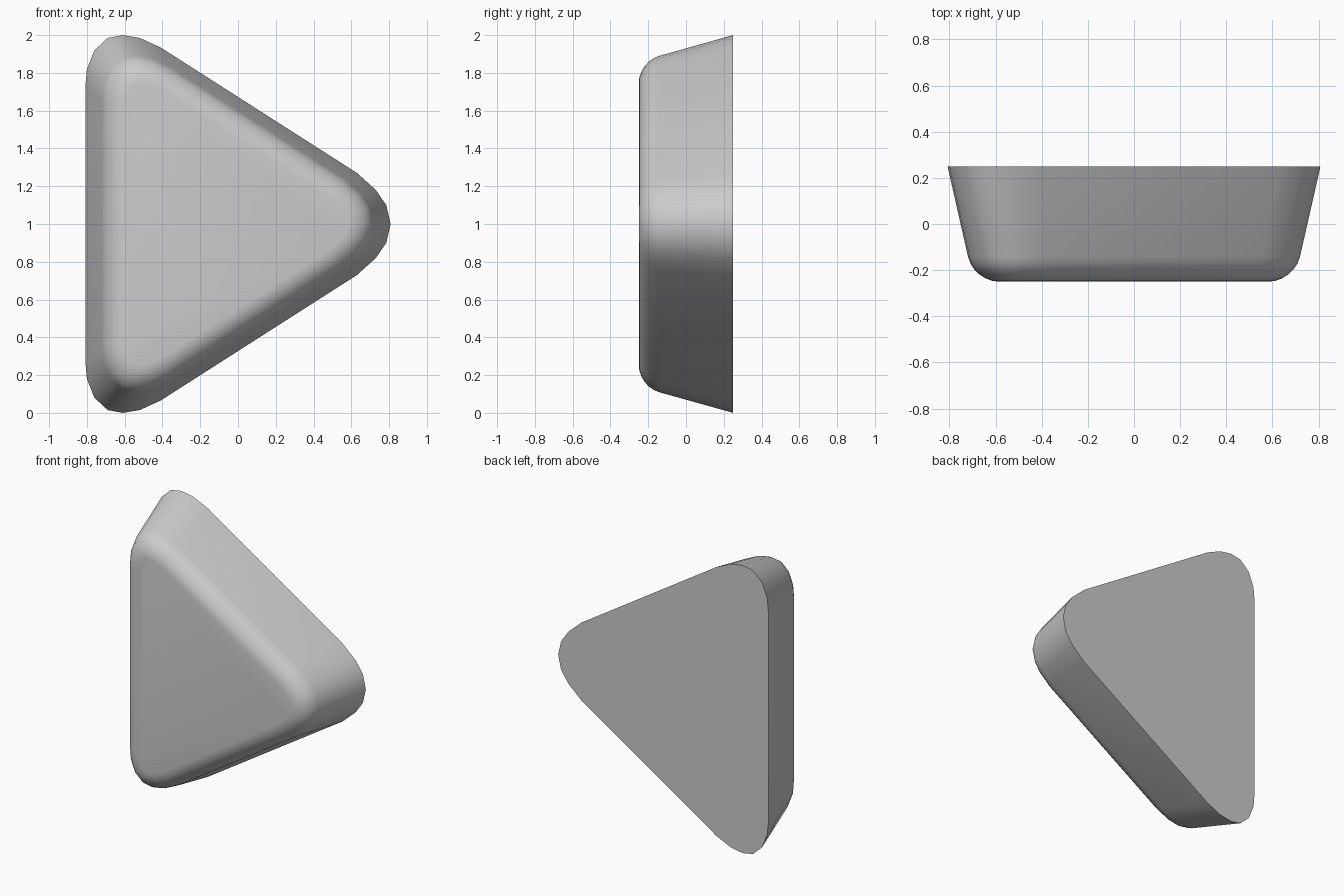
import bpy, bmesh, math

cube = bpy.data.objects.get("Cube")
if cube:
    bpy.data.objects.remove(cube, do_unlink=True)

# Single plain grey
grey = bpy.data.materials.new("light_grey")
grey.use_nodes = True
COLOUR = (0.6, 0.6, 0.6, 1)
grey.diffuse_color = COLOUR
grey.node_tree.nodes["Principled BSDF"].inputs["Base Color"].default_value = COLOUR

# Upper half of the rounded triangle, as x and height from the middle
half = [(-0.808, 0.73), (-0.80, 0.82), (-0.76, 0.92), (-0.69, 0.985), (-0.61, 1.0),
        (-0.52, 0.985), (-0.41, 0.935), (0.63, 0.27), (0.73, 0.18), (0.785, 0.10)]
outline = half + [(0.808, 0)] + [(x, -z) for x, z in reversed(half)]

BACK, FRONT, TAPER, ROUND = 0.25, -0.25, 0.86, 0.11

# Tapered block: wide back, narrower front
bm = bmesh.new()
back = [bm.verts.new((x, BACK, 1 + z)) for x, z in outline]
front = [bm.verts.new((x * TAPER, FRONT, 1 + z * TAPER)) for x, z in outline]
bm.faces.new(back)
front_face = bm.faces.new(front)
count = len(outline)
for i in range(count):
    j = (i + 1) % count
    bm.faces.new((back[i], back[j], front[j], front[i]))
bmesh.ops.recalc_face_normals(bm, faces=bm.faces)

# Rounded front rim
bmesh.ops.bevel(bm, geom=list(front_face.edges), offset=ROUND, offset_type='OFFSET',
                segments=6, profile=0.5, affect='EDGES', clamp_overlap=True)

mesh = bpy.data.meshes.new("triangle_button")
bm.to_mesh(mesh)
bm.free()
mesh.materials.append(grey)
button = bpy.data.objects.new("triangle_button", mesh)
bpy.context.collection.objects.link(button)

# Smooth sides and rim, sharp back edge
bpy.ops.object.select_all(action='DESELECT')
button.select_set(True)
bpy.context.view_layer.objects.active = button
bpy.ops.object.shade_smooth_by_angle(angle=math.radians(40))
